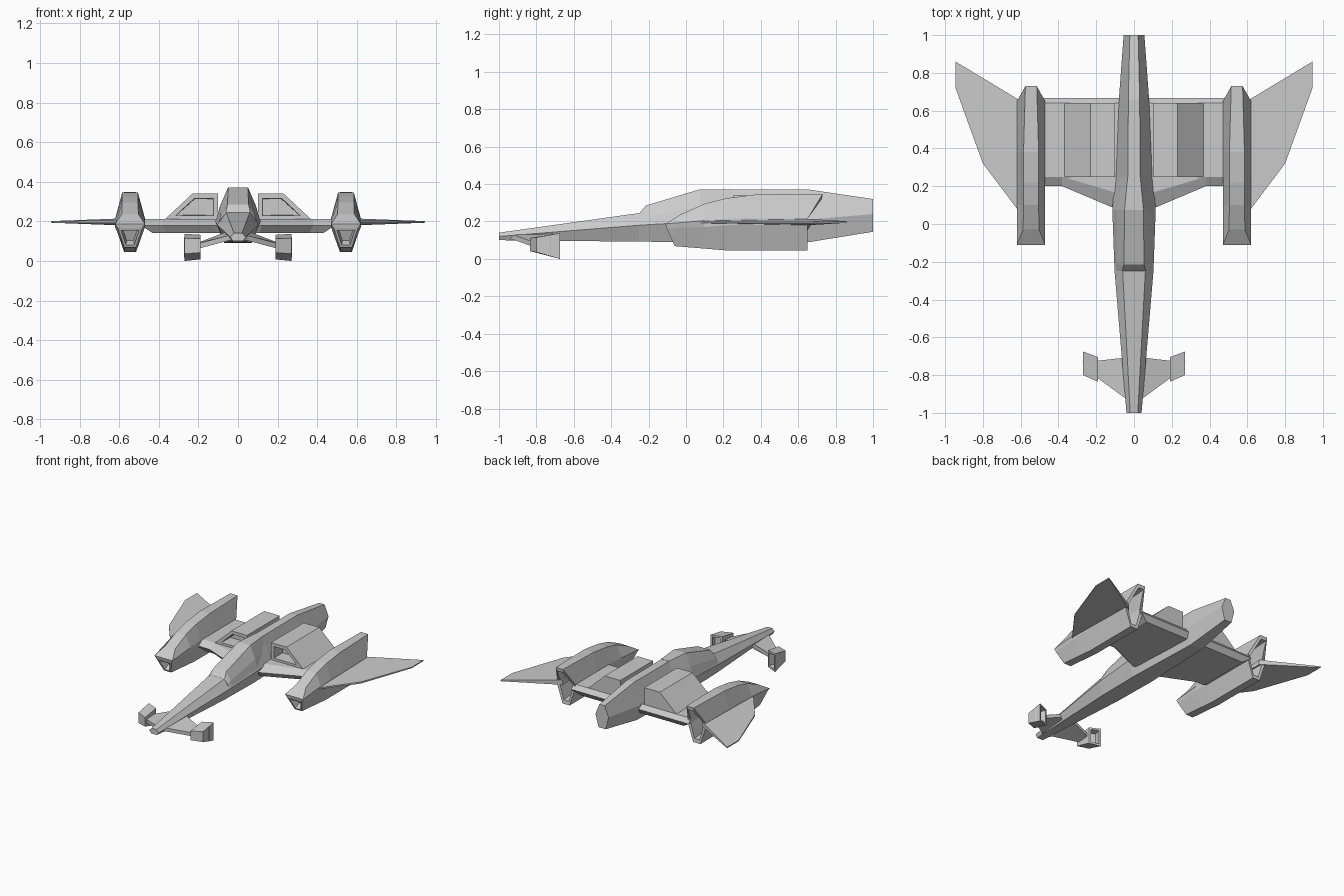
import bpy, bmesh
from mathutils import Vector

if "Cube" in bpy.data.objects:
    bpy.data.objects.remove(bpy.data.objects["Cube"])


def build(name, rings, strips=False, mirror=False, insets=()):
    """Loft equal-sized closed rings; insets = (direction, point, rim, depth)."""
    bm = bmesh.new()
    vr = [[bm.verts.new(p) for p in r] for r in rings]
    n = len(rings[0])
    for a, b in zip(vr, vr[1:]):
        for i in range(n):
            j = (i + 1) % n
            bm.faces.new((a[i], a[j], b[j], b[i]))
    for r in (vr[0], vr[-1]):
        if strips:  # cap made from quads between mirrored points
            for i in range(n // 2 - 1):
                bm.faces.new((r[i], r[i + 1], r[n - 2 - i], r[n - 1 - i]))
        else:
            bm.faces.new(r)
    bmesh.ops.recalc_face_normals(bm, faces=bm.faces)
    bm.normal_update()
    for direction, point, rim, depth in insets:
        d = Vector(direction)
        cand = [f for f in bm.faces if f.normal.dot(d) > 0.6]
        f = min(cand, key=lambda f: (f.calc_center_median() - Vector(point)).length)
        bmesh.ops.inset_individual(bm, faces=[f], thickness=rim, use_even_offset=True)
        bmesh.ops.inset_individual(bm, faces=[f], thickness=0.004, depth=-depth)
    me = bpy.data.meshes.new(name)
    bm.to_mesh(me)
    bm.free()
    ob = bpy.data.objects.new(name, me)
    bpy.context.collection.objects.link(ob)
    if mirror:
        ob.modifiers.new("mirror", 'MIRROR')
    return ob


def sym(pts, cx=0.0):
    """Ring from right-hand points (half width, y, z), bottom to top."""
    return ([(cx + w, y, z) for w, y, z in pts] +
            [(cx - w, y, z) for w, y, z in reversed(pts)])


def section(y, *wz):
    return sym([(w, y, z) for w, z in wz])


# Fuselage from nose to tail
build("fuselage", [
    section(-1.00, (.025, .10), (.04, .12), (.02, .14)),
    section(-.25, (.065, .092), (.103, .18), (.06, .245)),
    section(.08, (.07, .09), (.115, .20), (.045, .345)),
    section(.25, (.065, .09), (.10, .20), (.032, .37)),
    section(.66, (.05, .09), (.08, .21), (.03, .37)),
    section(1.00, (.03, .145), (.055, .24), (.022, .32))])

# Canopy with tapering shoulders behind
build("canopy", [
    section(-.25, (.095, .19), (.085, .215), (.062, .243)),
    section(-.215, (.10, .19), (.088, .225), (.053, .285)),
    section(.075, (.113, .20), (.09, .28), (.05, .372)),
    section(.25, (.09, .20), (.06, .29), (.033, .372))])

# Centre wing slab with bevelled edges
build("centre_wing", [
    sym([(.43, .64, .14), (.43, .23, .14), (.36, .23, .14), (.11, .12, .14)]),
    sym([(.49, .668, .18), (.49, .20, .18), (.38, .20, .18), (.12, .09, .18)]),
    sym([(.49, .64, .212), (.49, .25, .212), (.38, .25, .212), (.11, .17, .212)])])

# Intake housings beside the spine
prof = [(.03, .20), (.38, .20), (.23, .34), (.03, .34)]
front = [(.10, .205), (.375, .205), (.23, .34), (.10, .34)]
build("intake_housing", [[(x, .25, z) for x, z in front],
                         [(x, .64, z) for x, z in front]],
      mirror=True, insets=[((0, -1, 0), (.25, .25, .27), .024, .10)])

# Engine nacelles, hollow at the rear
CX = .545


def nacelle_ring(y, zb, zm, zt, tw=.04):
    return sym([(.03, y, zb), (.075, y, zm - .035), (.075, y, zm), (tw, y, zt)], CX)


def rear_ring(s, shift):
    pts = [(.03, .65, .045), (.075, .65, .18), (.075, .65, .215), (.03, .73, .347)]
    return sym([(w * s, y - shift, .2 + (z - .2) * (s + .12 if s < 1 else 1))
                for w, y, z in pts], CX)


build("engine_nacelle", [
    sym([(.03, -.06, .068), (.062, -.105, .165), (.075, -.11, .187), (.042, -.03, .237)], CX),
    nacelle_ring(.10, .055, .205, .295),
    nacelle_ring(.22, .045, .215, .325),
    nacelle_ring(.38, .045, .215, .345),
    rear_ring(1, 0), rear_ring(.7, .003), rear_ring(.6, .16)],
    strips=True, mirror=True,
    insets=[((0, -1, 0), (CX, -.085, .115), .013, .05)])

# Forward-swept outer wings (x, y, half thickness)
plan = [(.58, .64, .018), (.945, .86, .004), (.945, .72, .004),
        (.80, .32, .006), (.60, .055, .006)]
build("outer_wing", [[(x, y, .197 + s * t) for x, y, t in plan] for s in (-1, 1)],
      mirror=True)

# Nose canard struts drooping to the pods
strut = [(.02, -.95, .115), (.05, -.92, .115), (.20, -.81, .075),
         (.20, -.725, .08), (.07, -.71, .13), (.02, -.71, .13)]
build("canard_strut", [[(x, y, z + s) for x, y, z in strut] for s in (-.013, .013)],
      mirror=True)

# Canard pods, hollow at the rear
build("canard_pod", [
    [(.19, -.835, .042), (.27, -.80, .036), (.27, -.80, .115), (.19, -.835, .112)],
    [(.19, -.705, .008), (.27, -.675, 0), (.27, -.675, .137), (.19, -.705, .132)]],
    mirror=True, insets=[((0, 1, 0), (.23, -.69, .07), .014, .05)])
